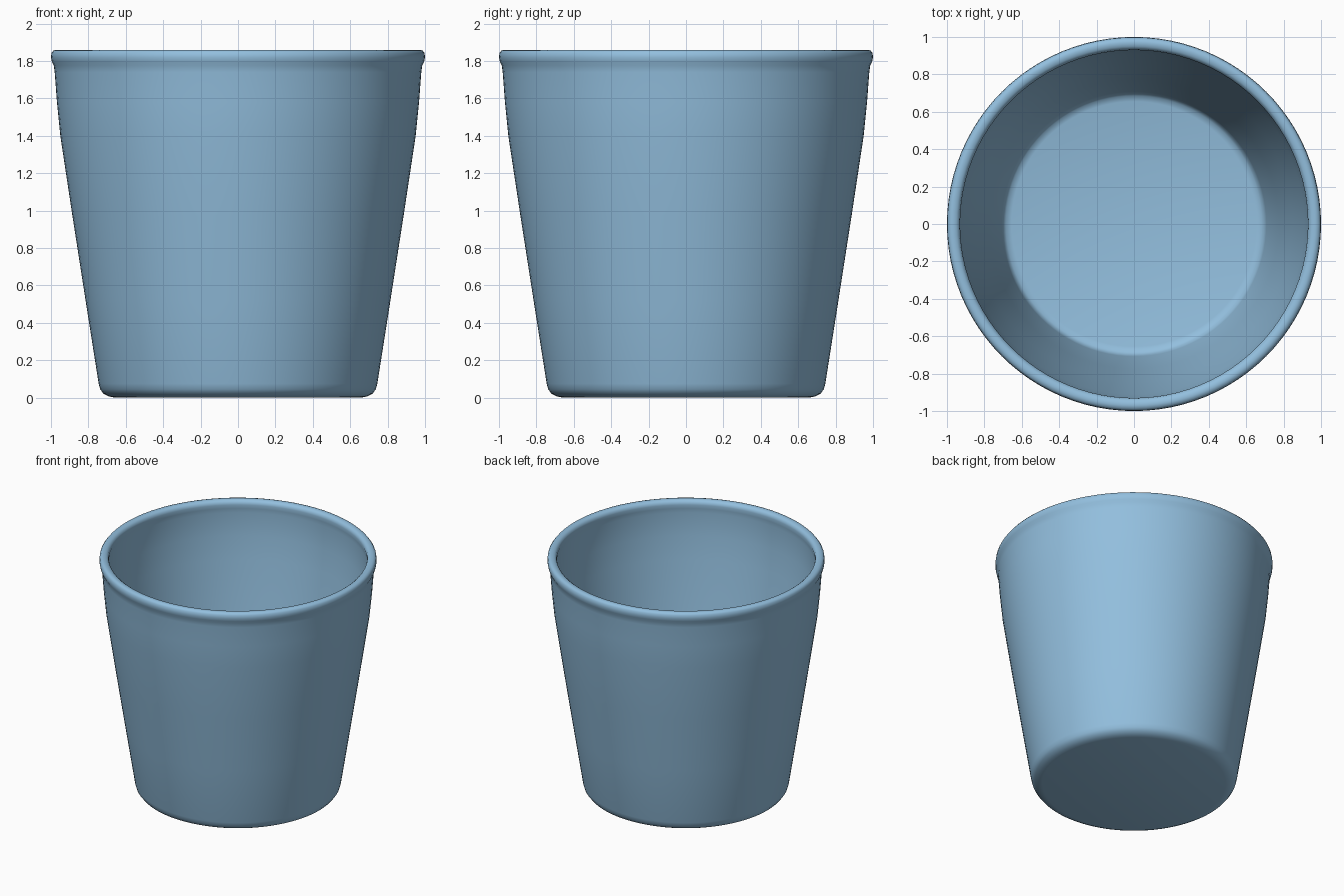
import bpy, bmesh, math

if "Cube" in bpy.data.objects:
    bpy.data.objects.remove(bpy.data.objects["Cube"])

SEGMENTS = 96

# Cup cross-section (radius, height): outer base, wall, rolled rim, inner wall, floor
profile = [
    (0.0, 0.0), (0.66, 0.0), (0.69, 0.007), (0.72, 0.022), (0.737, 0.045), (0.745, 0.075),
    (0.815, 0.52), (0.885, 0.97), (0.95, 1.40), (0.968, 1.58), (0.98, 1.74), (0.985, 1.775),
    (0.995, 1.795), (1.0, 1.82), (0.997, 1.843), (0.987, 1.856), (0.97, 1.86),
    (0.95, 1.857), (0.935, 1.845), (0.93, 1.825), (0.934, 1.795), (0.938, 1.76),
    (0.928, 1.58), (0.91, 1.40), (0.845, 0.97), (0.775, 0.52), (0.708, 0.10),
    (0.70, 0.072), (0.685, 0.054), (0.655, 0.045), (0.0, 0.045),
]

# Cup body, lathed around the z axis
mesh = bpy.data.meshes.new("cup")
bm = bmesh.new()
verts = [bm.verts.new((r, 0, z)) for r, z in profile]
edges = [bm.edges.new(pair) for pair in zip(verts, verts[1:])]
bmesh.ops.spin(bm, geom=verts + edges, cent=(0, 0, 0), axis=(0, 0, 1),
               angle=math.tau, steps=SEGMENTS, use_duplicate=False)
bmesh.ops.remove_doubles(bm, verts=bm.verts, dist=0.0005)
bmesh.ops.recalc_face_normals(bm, faces=bm.faces)
for face in bm.faces:
    face.smooth = True
bm.to_mesh(mesh)
bm.free()

cup = bpy.data.objects.new("cup", mesh)
bpy.context.collection.objects.link(cup)

# Light blue finish
blue = bpy.data.materials.new("light_blue")
blue.diffuse_color = (0.29, 0.52, 0.73, 1)
blue.use_nodes = True
blue.node_tree.nodes["Principled BSDF"].inputs["Base Color"].default_value = blue.diffuse_color
mesh.materials.append(blue)
